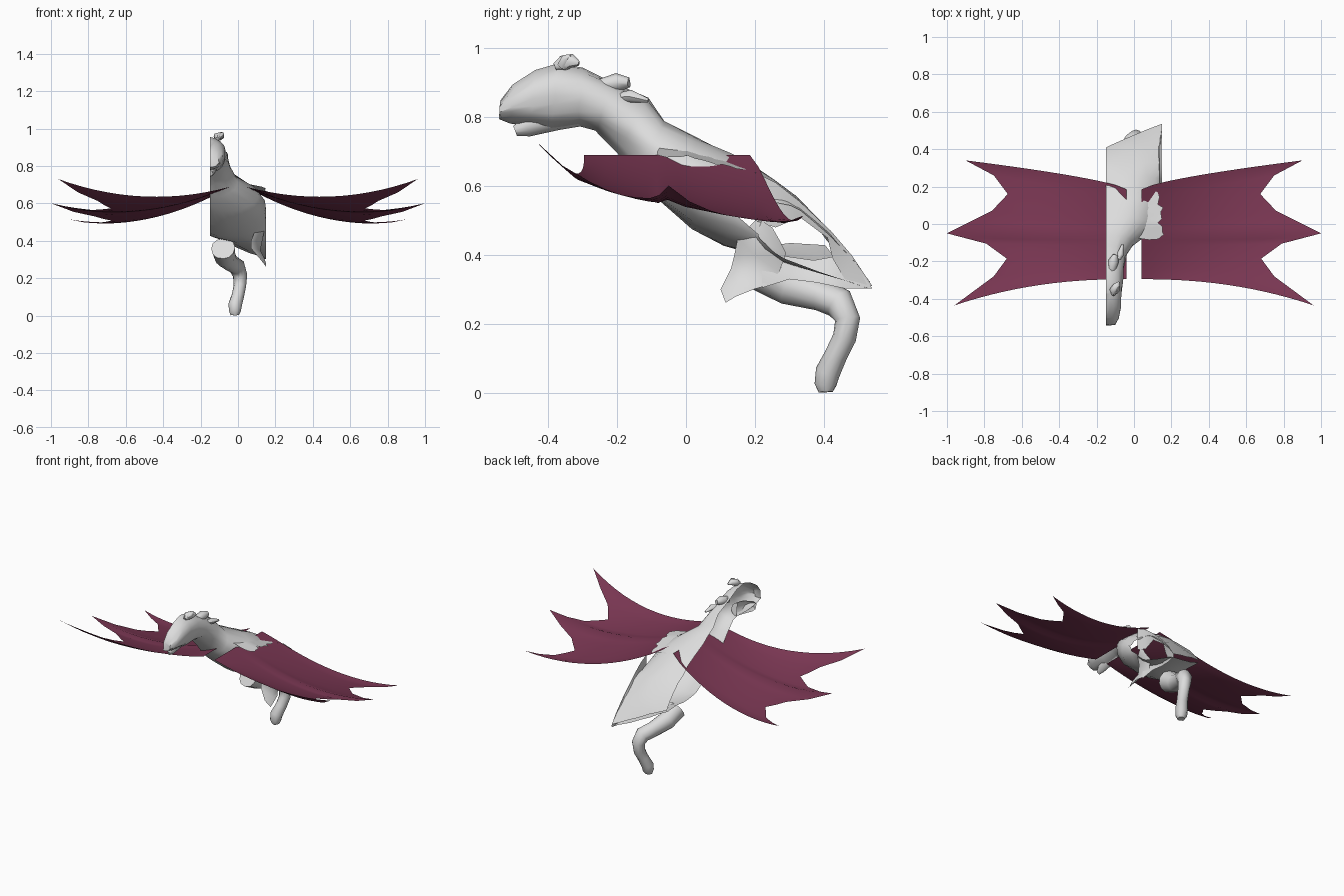
import bpy, bmesh, math, random
from mathutils import Vector

random.seed(4)
if "Cube" in bpy.data.objects:
    bpy.data.objects.remove(bpy.data.objects["Cube"])


def material(name, rgb):
    m = bpy.data.materials.new(name)
    m.use_nodes = True
    m.diffuse_color = (*rgb, 1)
    bsdf = m.node_tree.nodes["Principled BSDF"]
    bsdf.inputs["Base Color"].default_value = (*rgb, 1)
    bsdf.inputs["Roughness"].default_value = 0.8
    return m


GREY = material("pale grey", (0.72, 0.72, 0.72))
WINE = material("wine red", (0.19, 0.037, 0.084))
CUT = 0.15  # the hide is an open shell, trimmed at both sides


def add_object(name, bm, mat, angle=35):
    bmesh.ops.recalc_face_normals(bm, faces=bm.faces)
    mesh = bpy.data.meshes.new(name)
    bm.to_mesh(mesh)
    bm.free()
    mesh.materials.append(mat)
    ob = bpy.data.objects.new(name, mesh)
    bpy.context.collection.objects.link(ob)
    bpy.ops.object.select_all(action='DESELECT')
    ob.select_set(True)
    bpy.context.view_layer.objects.active = ob
    bpy.ops.object.shade_smooth_by_angle(angle=math.radians(angle))


def sheet(bm, rows, closed=False):
    """Join rows of points with quads."""
    verts = [[bm.verts.new(p) for p in row] for row in rows]
    for a, b in zip(verts, verts[1:]):
        n = len(a)
        for i in range(n if closed else n - 1):
            j = (i + 1) % n
            bm.faces.new((a[i], a[j], b[j], b[i]))
    return verts


def patch(name, rows):
    bm = bmesh.new()
    sheet(bm, rows)
    add_object(name, bm, GREY, 50)


def trim(bm):
    for side in (-1, 1):
        bmesh.ops.bisect_plane(bm, geom=bm.verts[:] + bm.edges[:] + bm.faces[:],
                               plane_co=(side * CUT, 0, 0), plane_no=(side, 0, 0),
                               clear_outer=True)


def roughen(bm, amount):
    for v in bm.verts:
        v.co += Vector([random.uniform(-amount, amount) for _ in range(3)])


def ring(center, u, v, n):
    return [center + u * math.cos(2 * math.pi * i / n) + v * math.sin(2 * math.pi * i / n)
            for i in range(n)]


def limb(name, path, n=12):
    """Capped tube through points of (x, y, z, radius)."""
    pts = [Vector(p[:3]) for p in path]
    rows = []
    for i, p in enumerate(pts):
        t = (pts[min(i + 1, len(pts) - 1)] - pts[max(i - 1, 0)]).normalized()
        u = Vector((1, 0, 0))
        u = (u - t * u.dot(t)).normalized()
        rows.append(ring(p, u * path[i][3], t.cross(u) * path[i][3], n))
    bm = bmesh.new()
    verts = sheet(bm, rows, True)
    bm.faces.new(verts[0])
    bm.faces.new(verts[-1])
    roughen(bm, 0.002)
    trim(bm)
    add_object(name, bm, GREY, 50)


# Head, neck and body: top y, z, bottom y, z, centre x, half width, rear slant
stations = [
    (-.535, .85, -.54, .795, -.15, .05, 0),
    (-.50, .895, -.51, .785, -.15, .07, 0),
    (-.44, .935, -.45, .775, -.15, .08, 0),
    (-.37, .955, -.39, .765, -.15, .085, 0),
    (-.30, .94, -.31, .775, -.15, .09, 0),
    (-.22, .905, -.26, .76, -.15, .095, 0),
    (-.11, .855, -.20, .70, -.15, .11, 0),
    (-.06, .79, -.15, .635, -.14, .14, 0),
    (.04, .735, -.08, .555, -.08, .19, 0),
    (.13, .695, .02, .475, -.05, .20, 0),
    (.20, .66, .11, .425, -.05, .203, 0),
    (.26, .615, .19, .395, -.03, .20, .05),
    (.34, .55, .28, .365, 0, .24, .15),
    (.43, .46, .39, .335, 0, .25, .3),
    (.50, .38, .48, .31, 0, .24, .4),
    (.54, .32, .53, .30, 0, .22, .43),
]
bm = bmesh.new()
rows = []
for ty, tz, by, bz, cx, hw, slant in stations:
    top, low = Vector((0, ty, tz)), Vector((0, by, bz))
    row = ring((top + low) / 2 + Vector((cx, 0, 0)), Vector((hw, 0, 0)), (top - low) / 2, 24)
    for p in row:
        shift = slant * max(0, CUT - p.x)
        p.y -= shift
        p.z += shift * 0.95
    rows.append(row)
verts = sheet(bm, rows, True)
bm.faces.new(verts[0])
roughen(bm, 0.004)
trim(bm)
add_object("body_shell", bm, GREY, 40)

# Lower jaw, forelock, ears
limb("lower_jaw", [(-.15, -.495, .76, .016), (-.15, -.46, .772, .03),
                   (-.15, -.38, .80, .04), (-.15, -.30, .815, .04)])
limb("forelock", [(-.11, -.38, .945, .01), (-.11, -.355, .955, .022),
                  (-.09, -.33, .962, .02), (-.08, -.31, .955, .006)], 8)
limb("forelock_tip", [(-.1, -.36, .95, .015), (-.085, -.35, .97, .012), (-.08, -.335, .978, .004)], 6)
limb("ear_upper", [(-.12, -.25, .89, .02), (-.11, -.20, .90, .028), (-.1, -.165, .90, .014)], 8)
limb("ear_lower", [(-.1, -.21, .855, .01), (-.07, -.16, .86, .018), (-.06, -.11, .848, .006)], 8)

# Hind leg
limb("hind_leg", [(-.08, .22, .36, .065), (-.07, .30, .31, .055), (-.04, .39, .285, .046),
                  (-.005, .445, .26, .045), (.01, .468, .215, .038), (.01, .458, .16, .034),
                  (0, .435, .11, .032), (-.015, .412, .06, .036), (-.017, .405, .025, .033),
                  (-.017, .405, .003, .022)])

# Near thigh with its hanging point, and the torn rump around the opening
patch("thigh", [
    [(.11, .20, .50), (.14, .22, .50), (.14, .25, .48)],
    [(.09, .15, .45), (.14, .20, .45), (.14, .27, .445)],
    [(.07, .14, .40), (.13, .20, .40), (.12, .29, .405)],
    [(.07, .13, .36), (.12, .18, .35), (.11, .27, .35)],
    [(.12, .10, .30), (.14, .15, .31), (.12, .23, .31)],
    [(.15, .115, .262), (.15, .145, .28), (.14, .20, .302)]])
patch("lower_rump", [
    [(.08, .22, .41), (.07, .30, .395), (.07, .37, .385), (.09, .425, .395), (.13, .47, .40)],
    [(.12, .22, .35), (.10, .30, .35), (.10, .37, .345), (.12, .44, .345), (.145, .50, .36)],
    [(.12, .22, .305), (.11, .30, .33), (.11, .38, .32), (.13, .46, .303), (.15, .54, .303)]])
patch("upper_rump", [
    [(.14, .20, .64), (.14, .26, .61), (.14, .33, .555), (.14, .42, .47), (.145, .48, .40), (.15, .54, .31)],
    [(.14, .20, .50), (.13, .26, .48), (.13, .33, .51), (.12, .41, .45), (.12, .425, .39), (.13, .46, .33)]])

# Ragged hide lying over the wing root
rows = []
for i in range(13):
    y = -0.08 + 0.25 * i / 12
    edge = 0.15 + random.uniform(-0.025, 0.01)
    rows.append([(x, y + random.uniform(-.005, .005), 0.715 - 0.25 * max(0, y) - 0.2 * max(0, x))
                 for x in (-.02, .03, .08, .12, edge)])
patch("shoulder_hide", rows)

# Wings: scalloped membrane, tips given from leading to trailing edge
tips = [(.96, -.435), (.75, -.28), (.68, -.185), (.79, -.105), (1, -.05),
        (.76, .07), (.675, .16), (.75, .26), (.9, .34)]


def wing_point(v, s, side):
    k = min(int(v * 8), 7)
    f = v * 8 - k
    tx, ty = [a + (b - a) * f for a, b in zip(tips[k], tips[k + 1])]
    x = 0.04 + (tx - 0.04) * s
    root = -0.295 + 0.48 * v
    y = root + (ty - root) * s ** (2.2 - 1.5 * v)
    t = x - 0.04
    z = 0.69 - (0.274 + 0.3 * v) * t + (0.345 + 0.085 * max(0, 2 * v - 1)) * t * t
    # membrane hangs between the fingers
    sag = (0.035 if v < 0.5 else 0.022) * math.sqrt(abs(math.sin(2 * math.pi * v)))
    return (side * x, y, z - sag * min(1, t / 0.65))


for name, side in (("left_wing", 1), ("right_wing", -1)):
    bm = bmesh.new()
    sheet(bm, [[wing_point(i / 16, j / 14, side) for j in range(15)] for i in range(17)])
    add_object(name, bm, WINE, 60)
